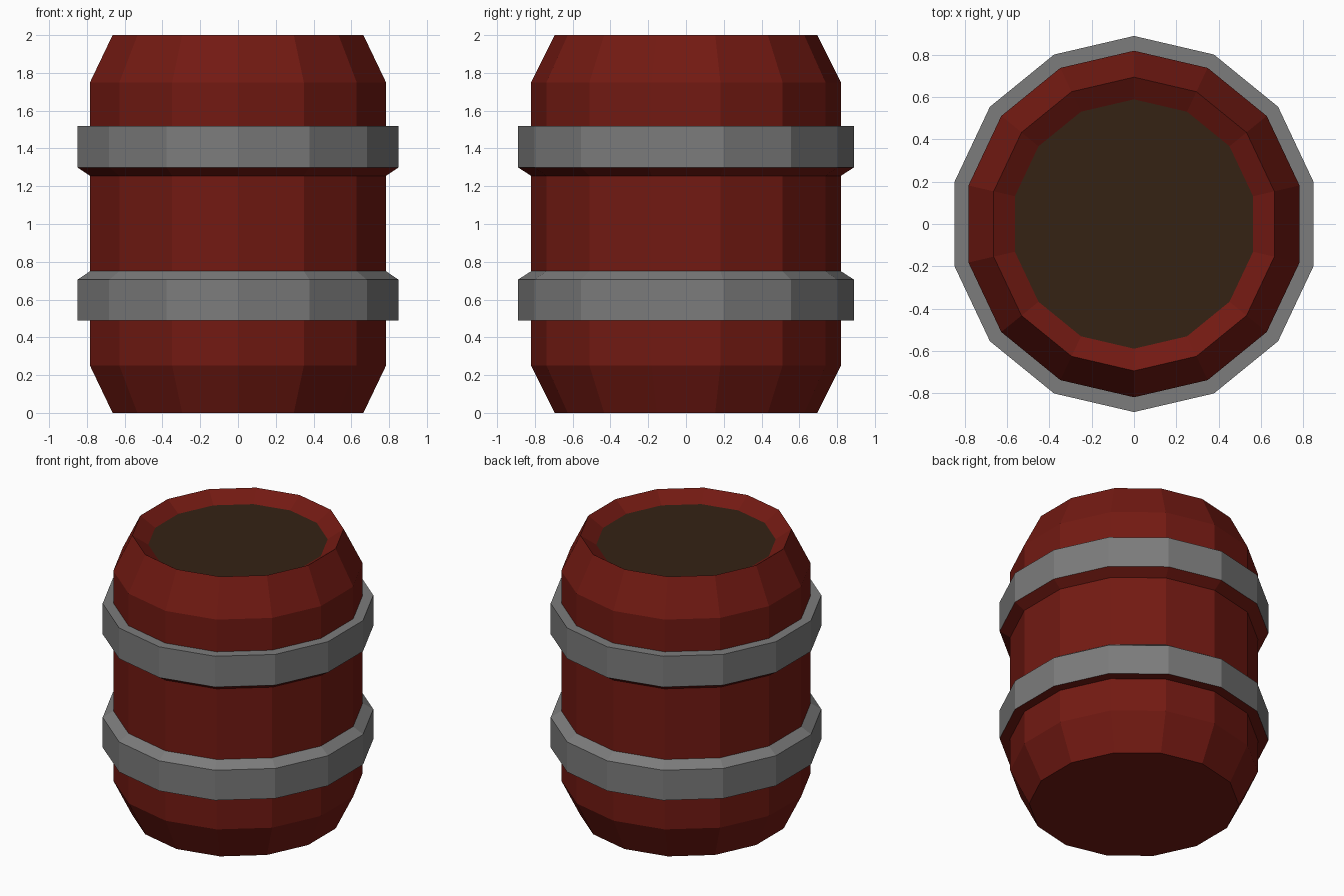
import bpy, bmesh
from math import cos, sin, pi

if "Cube" in bpy.data.objects:
    bpy.data.objects.remove(bpy.data.objects["Cube"])

SIDES = 14
X_SCALE = 0.98   # the barrel is very slightly narrower in x


def material(name, rgb):
    m = bpy.data.materials.new(name)
    m.diffuse_color = (*rgb, 1)
    m.use_nodes = True
    m.node_tree.nodes["Principled BSDF"].inputs["Base Color"].default_value = m.diffuse_color
    return m


def lathe(name, profile, mat, cap=False):
    """Spin (radius, z) points, listed from bottom to top, into a faceted skin."""
    bm = bmesh.new()
    rings = []
    for r, z in profile:
        angles = [pi / 2 + 2 * pi * i / SIDES for i in range(SIDES)]
        rings.append([bm.verts.new((r * cos(a) * X_SCALE, r * sin(a), z)) for a in angles])
    for lo, hi in zip(rings, rings[1:]):
        for i in range(SIDES):
            j = (i + 1) % SIDES
            bm.faces.new((lo[i], lo[j], hi[j], hi[i]))
    if cap:
        ring = rings[0]
        bm.faces.new(ring if len(rings) == 1 else ring[::-1])
    mesh = bpy.data.meshes.new(name)
    bm.to_mesh(mesh)
    bm.free()
    mesh.materials.append(mat)
    obj = bpy.data.objects.new(name, mesh)
    bpy.context.collection.objects.link(obj)
    return obj


red = material("red_wood", (0.17, 0.01, 0.006))
iron = material("iron", (0.2, 0.2, 0.2))
brown = material("dark_wood", (0.035, 0.016, 0.007))

BODY, HOOP, RIM, LID = 0.82, 0.89, 0.695, 0.59

# Lower staves with closed bottom; the red skin runs under the lower hoop
lathe("lower_staves", [(RIM, 0), (BODY, 0.25), (BODY, 0.49), (HOOP, 0.49)], red, cap=True)
# Lower hoop with sloped top
lathe("lower_hoop", [(HOOP, 0.49), (HOOP, 0.705), (BODY, 0.75)], iron)
# Middle staves, flaring out under the upper hoop
lathe("middle_staves", [(BODY, 0.75), (BODY, 1.255), (HOOP, 1.3)], red)
# Upper hoop with flat top
lathe("upper_hoop", [(HOOP, 1.3), (HOOP, 1.52), (BODY, 1.52)], iron)
# Upper staves, folding over the rim down to the lid
lathe("upper_staves", [(BODY, 1.52), (BODY, 1.75), (RIM, 2), (LID, 1.93)], red)
# Recessed lid
lathe("lid", [(LID, 1.93)], brown, cap=True)
